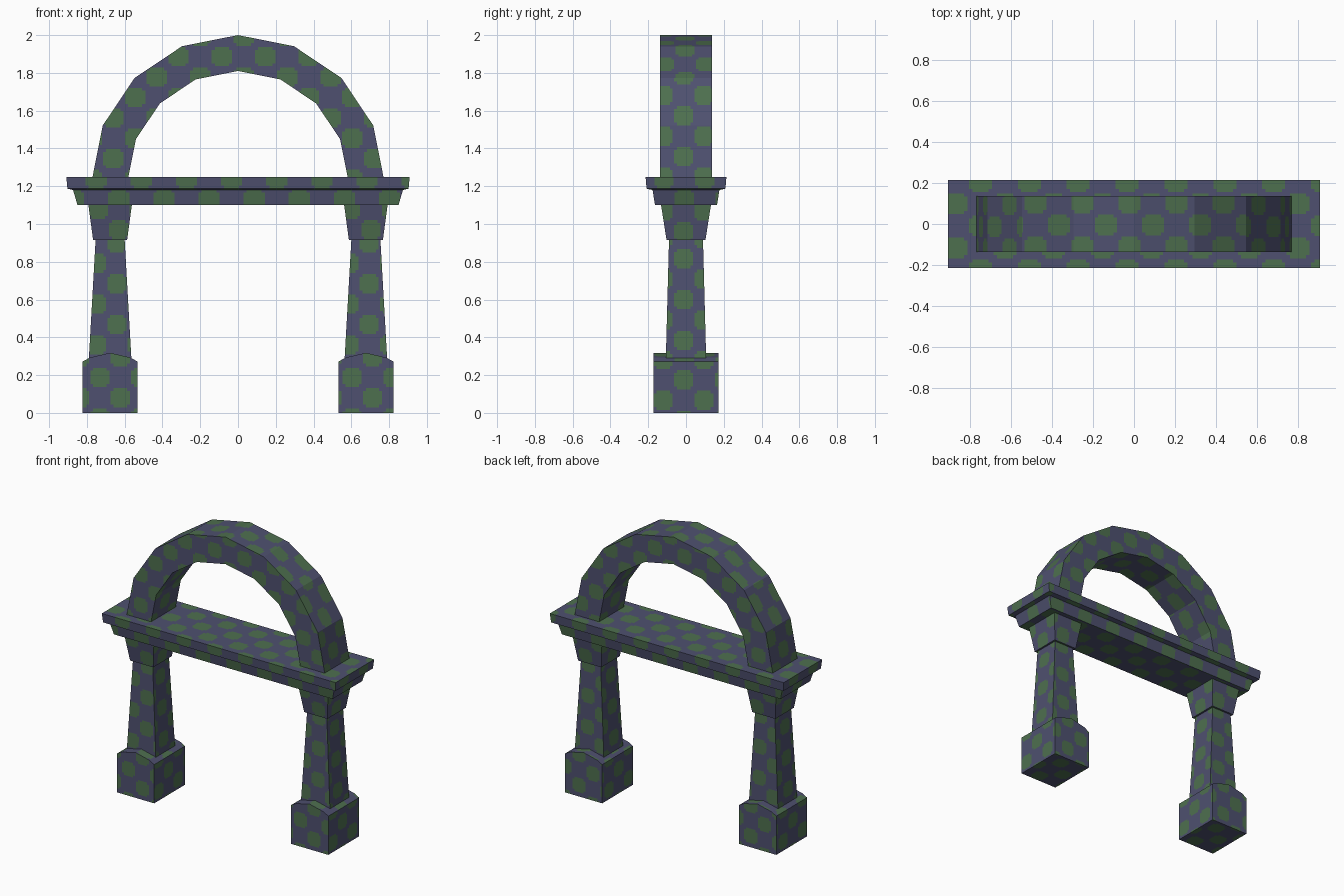
import bpy, bmesh, math

if "Cube" in bpy.data.objects:
    bpy.data.objects.remove(bpy.data.objects["Cube"])

EDGE, CORNER = 0.03, 0.17     # margin and corner trim of a painted square (fractions of a cell)


def material(name, rgb):
    m = bpy.data.materials.new(name)
    m.diffuse_color = (*rgb, 1)
    m.use_nodes = True
    m.node_tree.nodes["Principled BSDF"].inputs["Base Color"].default_value = m.diffuse_color
    return m


MATS = [material("slate blue", (0.077, 0.081, 0.16)),
        material("moss green", (0.076, 0.16, 0.078))]


def facing(face):
    """Axis (0, 1, 2) that a face mostly looks along."""
    n = [abs(c) for c in face.normal]
    return n.index(max(n))


def paint_checker(bm, checks):
    """checks[axis] = (u, v, cell_u, cell_v): centre of one green square and the cell size."""
    for axis in range(3):
        u_axis, v_axis = [a for a in range(3) if a != axis]
        u, v, su, sv = checks[axis]
        for cut, centre, size in ((u_axis, u, su), (v_axis, v, sv)):
            start = centre - size / 2
            normal = [0, 0, 0]
            normal[cut] = 1
            vals = [w.co[cut] for w in bm.verts]
            lo, hi = min(vals), max(vals)
            for i in range(math.floor((lo - start) / size), math.ceil((hi - start) / size) + 1):
                for f in (EDGE, CORNER, 1 - CORNER, 1 - EDGE):
                    p = start + (i + f) * size
                    if not lo + 1e-4 < p < hi - 1e-4:
                        continue
                    faces = [t for t in bm.faces if facing(t) == axis
                             and min(w.co[cut] for w in t.verts) < p < max(w.co[cut] for w in t.verts)]
                    if not faces:
                        continue
                    edges = {e for t in faces for e in t.edges}
                    verts = {w for t in faces for w in t.verts}
                    bmesh.ops.bisect_plane(bm, geom=list(verts) + list(edges) + faces, dist=1e-6,
                                           plane_co=[c * p for c in normal], plane_no=normal)
    for face in bm.faces:
        axis = facing(face)
        u_axis, v_axis = [a for a in range(3) if a != axis]
        u, v, su, sv = checks[axis]
        c = face.calc_center_median()
        q = ((c[u_axis] - u) / su + 0.5, (c[v_axis] - v) / sv + 0.5)
        cell = [math.floor(k) for k in q]
        rim = [min(k - m, 1 - k + m) for k, m in zip(q, cell)]
        face.material_index = int(sum(cell) % 2 == 0 and min(rim) > EDGE and max(rim) > CORNER)


def finish(name, bm, checks):
    bmesh.ops.recalc_face_normals(bm, faces=bm.faces[:])
    bm.normal_update()
    paint_checker(bm, checks)
    mesh = bpy.data.meshes.new(name)
    bm.to_mesh(mesh)
    bm.free()
    for m in MATS:
        mesh.materials.append(m)
    bpy.context.collection.objects.link(bpy.data.objects.new(name, mesh))


def stack(name, cx, rings, checks):
    """Rectangular rings (z, half width, half depth) joined and capped."""
    bm = bmesh.new()
    loops = [[bm.verts.new((cx + sx * hx, sy * hy, z))
              for sx, sy in ((-1, -1), (1, -1), (1, 1), (-1, 1))]
             for z, hx, hy in rings]
    for a, b in zip(loops, loops[1:]):
        for i in range(4):
            j = (i + 1) % 4
            bm.faces.new((a[i], a[j], b[j], b[i]))
    bm.faces.new(loops[0][::-1])
    bm.faces.new(loops[-1])
    finish(name, bm, checks)


def extrude_strip(name, upper, lower, half_depth, checks):
    """Band between two x-z polylines, extruded along y."""
    bm = bmesh.new()
    rows = [[bm.verts.new((x, y, z)) for x, z in line]
            for line, y in ((upper, -half_depth), (upper, half_depth),
                            (lower, half_depth), (lower, -half_depth))]
    for k in range(4):
        a, b = rows[k], rows[(k + 1) % 4]
        for i in range(len(a) - 1):
            bm.faces.new((a[i], a[i + 1], b[i + 1], b[i]))
    bm.faces.new([r[0] for r in rows])
    bm.faces.new([r[-1] for r in rows][::-1])
    finish(name, bm, checks)


def checks(side, front, top, cell=0.108, long_cell=None):
    """Checker anchors for the faces looking along x, y and z."""
    wide = long_cell or cell
    return ((*side, cell, cell), (*front, wide, cell), (*top, wide, cell))


# Pillars: crowned foot block, tapered shaft, flared capital
CROWN = [(-0.145, 0.272), (-0.107, 0.293), (0, 0.318), (0.107, 0.293), (0.145, 0.272)]
for name, cx, gx in (("left", -0.677, -0.731), ("right", 0.677, 0.604)):
    extrude_strip(name + "_foot_block", [(cx + x, z) for x, z in CROWN],
                  [(cx + x, 0) for x, z in CROWN], 0.171,
                  checks((-0.013, 0.175), (gx, 0.188), (gx, -0.009)))
    stack(name + "_shaft", cx, [(0.28, 0.113, 0.107), (0.915, 0.077, 0.09)],
          checks((-0.013, 0.6), (gx + 0.09, 0.468), (gx, 0)))
    stack(name + "_capital", cx, [(0.915, 0.09, 0.103), (1.1, 0.115, 0.132)],
          checks((-0.013, 0.96), (gx + 0.1, 0.97), (gx, 0)))

# Lintel: moulding under an overhanging slab
stack("lintel", 0, [(1.1, 0.85, 0.164), (1.18, 0.873, 0.177),
                    (1.187, 0.903, 0.209), (1.25, 0.909, 0.214)],
      checks((0.099, 1.24), (-0.034, 1.24), (-0.034, 0.207), long_cell=0.1195))


# Half-round arch in eight segments
def arc(radius):
    return [(radius * math.cos(math.pi * i / 8), 1.225 + radius * math.sin(math.pi * i / 8))
            for i in range(9)]


extrude_strip("arch", arc(0.775), arc(0.585), 0.137,
              checks((-0.013, 1.357), (0.145, 1.886), (0.093, -0.005), long_cell=0.115))
